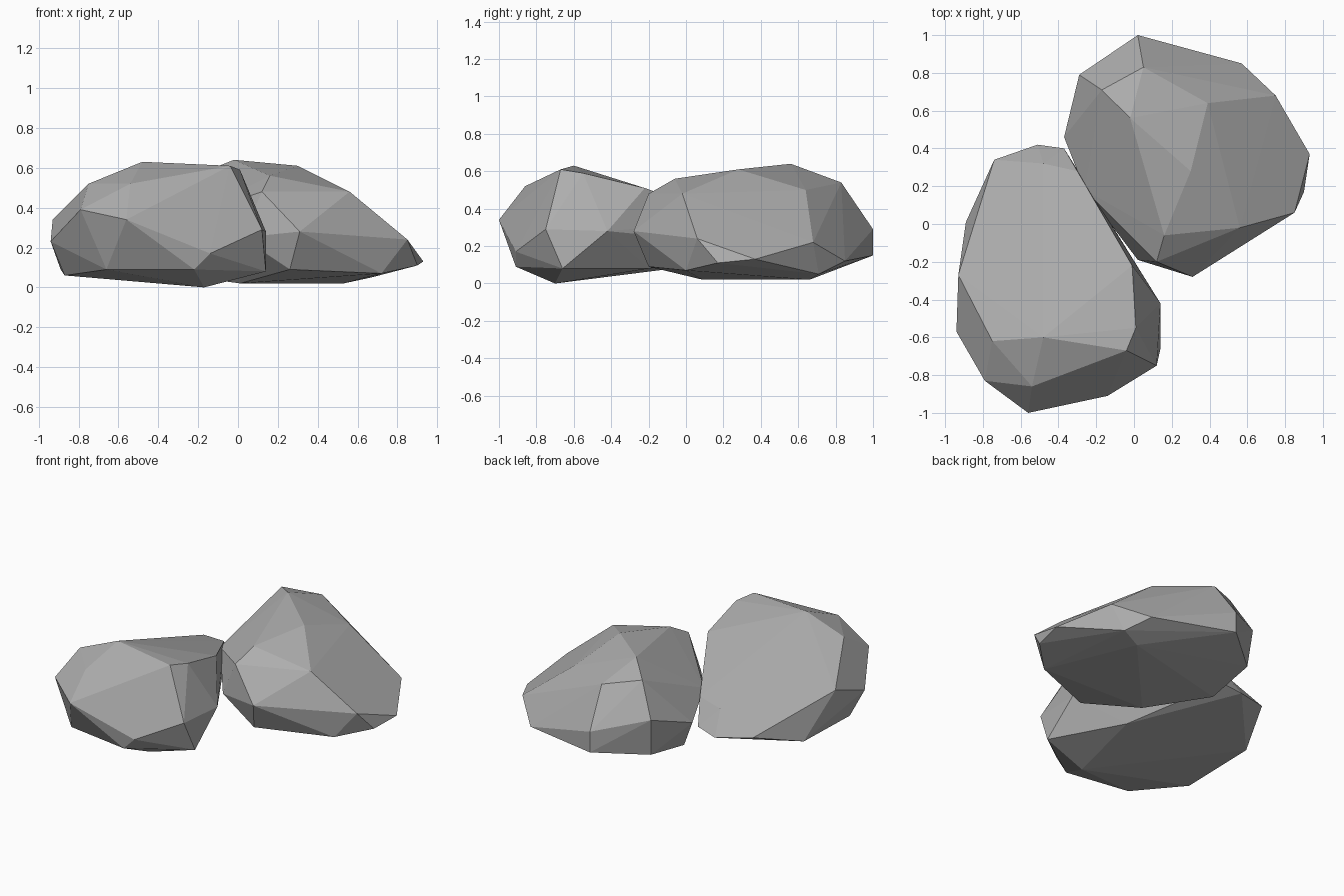
import bpy
import bmesh

# Remove the default object only
default_cube = bpy.data.objects.get("Cube")
if default_cube:
    bpy.data.objects.remove(default_cube, do_unlink=True)


def make_material(name, color):
    material = bpy.data.materials.new(name)
    material.use_nodes = True
    material.diffuse_color = color
    shader = material.node_tree.nodes["Principled BSDF"]
    shader.inputs["Base Color"].default_value = color
    shader.inputs["Roughness"].default_value = 0.9
    return material


def make_boulder(name, material, **rings):
    """Wrap a faceted convex shell around rings of corner points."""
    shell = bmesh.new()
    for corners in rings.values():
        for corner in corners:
            shell.verts.new(corner)
    result = bmesh.ops.convex_hull(shell, input=shell.verts[:])
    # Drop any corner that ended up inside the shell
    inside = {item for key in ("geom_interior", "geom_unused")
              for item in result[key] if isinstance(item, bmesh.types.BMVert)}
    bmesh.ops.delete(shell, geom=list(inside), context="VERTS")
    bmesh.ops.recalc_face_normals(shell, faces=shell.faces[:])
    for face in shell.faces:
        face.smooth = False

    mesh = bpy.data.meshes.new(name)
    shell.to_mesh(mesh)
    shell.free()
    mesh.materials.append(material)
    boulder = bpy.data.objects.new(name, mesh)
    bpy.context.collection.objects.link(boulder)
    return boulder


stone = make_material("grey stone", (0.42, 0.42, 0.42, 1))

# Long boulder at the front, sloping down towards the back
make_boulder(
    "front_boulder", stone,
    base=[(-.17, -.7, 0), (.14, -.66, .08), (-.22, -.91, .09), (-.66, -.84, .09),
          (-.87, -.51, .06), (-.89, .01, .09), (-.11, -.2, .08)],
    waist=[(-.14, -.91, .17), (.12, -.75, .29), (.14, -.42, .28), (-.37, .4, .2),
           (-.51, .42, .17), (-.74, .34, .2), (-.94, -.57, .23)],
    shoulder=[(-.56, -1, .34), (-.79, -.83, .39), (-.93, -.27, .34),
              (-.48, .32, .32), (-.3, .28, .34), (-.01, -.22, .51)],
    crown=[(-.54, -.86, .52), (-.75, -.62, .52), (-.48, -.6, .63),
           (-.04, -.67, .61), (.01, -.55, .59)],
)

# Rounder boulder at the back, leaning against the first
make_boulder(
    "back_boulder", stone,
    base=[(.01, .09, .02), (.53, .66, .02), (.67, .71, .05), (.26, -.2, .09),
          (.72, 0, .07), (-.28, .42, .06), (-.27, .76, .12)],
    waist=[(.9, .17, .11), (.93, .37, .13), (.57, .85, .12), (.02, 1, .15),
           (.75, .68, .22), (.85, .06, .24), (.31, -.28, .28), (.02, -.19, .25)],
    shoulder=[(.02, 1, .29), (-.29, .79, .37), (-.37, .46, .25),
              (-.26, .18, .35), (.12, -.2, .48), (.56, -.02, .48)],
    crown=[(.05, .83, .54), (-.17, .71, .58), (.39, .64, .5), (-.02, .56, .64),
           (.3, .28, .61), (.16, -.06, .56)],
)
